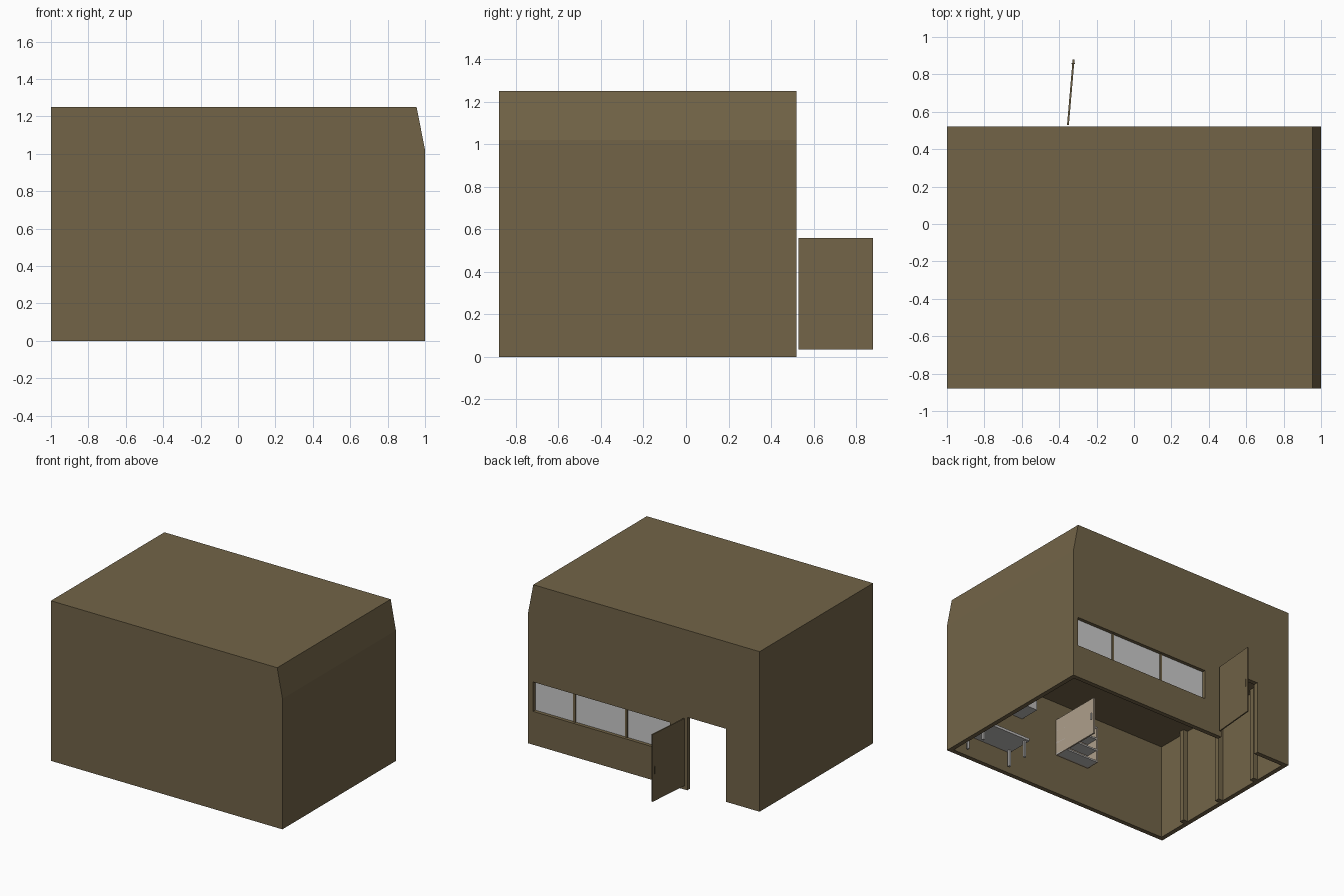
import bpy, bmesh, math
from mathutils import Vector

if "Cube" in bpy.data.objects:
    bpy.data.objects.remove(bpy.data.objects["Cube"])


def material(name, rgb):
    m = bpy.data.materials.new(name)
    m.diffuse_color = (*rgb, 1)
    m.use_nodes = True
    m.node_tree.nodes["Principled BSDF"].inputs["Base Color"].default_value = m.diffuse_color
    return m


BROWN = material("brown_wall", (0.168, 0.127, 0.064))
GLASS = material("pale_glass", (0.6, 0.6, 0.6))
GREY = material("light_grey", (0.5, 0.49, 0.48))
BEIGE = material("pale_beige", (0.42, 0.345, 0.26))


def finish(name, bm, mat):
    bmesh.ops.recalc_face_normals(bm, faces=bm.faces)
    me = bpy.data.meshes.new(name)
    bm.to_mesh(me)
    bm.free()
    ob = bpy.data.objects.new(name, me)
    bpy.context.collection.objects.link(ob)
    if mat:
        me.materials.append(mat)
    return ob


def box(name, x, y, z, mat=None):
    """Box from (min, max) pairs on each axis."""
    bm = bmesh.new()
    bmesh.ops.create_cube(bm, size=1)
    for v in bm.verts:
        v.co = Vector((r[0] if c < 0 else r[1]) for c, r in zip(v.co, (x, y, z)))
    return finish(name, bm, mat)


# Building shell: front profile with the slanted top right edge
bm = bmesh.new()
profile = [(-1, 0), (1, 0), (1, 1.02), (0.955, 1.25), (-1, 1.25)]
face = bm.faces.new([bm.verts.new((x, -0.88, z)) for x, z in profile])
ext = bmesh.ops.extrude_face_region(bm, geom=[face])
bmesh.ops.translate(bm, vec=(0, 1.4, 0),
                    verts=[g for g in ext["geom"] if isinstance(g, bmesh.types.BMVert)])
shell = finish("building_shell", bm, BROWN)

# Cut the room (open at the bottom), the doorway and the window strip
cutters = [
    box("room_cutter", (-0.965, 0.965), (-0.845, 0.485), (-0.2, 0.74)),
    box("doorway_cutter", (-0.71, -0.375), (0.4, 0.7), (-0.3, 0.57)),
    box("window_cutter", (-0.225, 0.957), (0.4, 0.7), (0.26, 0.49)),
]
bpy.context.view_layer.objects.active = shell
for c in cutters:
    c.hide_render = True
    mod = shell.modifiers.new(c.name, "BOOLEAN")
    mod.operation = "DIFFERENCE"
    mod.solver = "EXACT"
    mod.object = c
    bpy.ops.object.modifier_apply(modifier=mod.name)
    bpy.data.objects.remove(c)

# Window glass and mullions
box("window_glass", (-0.225, 0.957), (0.486, 0.493), (0.26, 0.49), GLASS)
for i, x in enumerate((0.168, 0.615)):
    box(f"window_mullion_{i}", (x - 0.01, x + 0.01), (0.485, 0.5), (0.26, 0.49), BROWN)

# Open door leaf with handles, swung outwards about its hinge
hinge = Vector((-0.353, 0.53, 0))
swing = -math.atan2(0.03, 0.349)
door = [box("door_leaf", (-0.005, 0.005), (0, 0.35), (0.035, 0.56), BROWN)]
for s in (-1, 1):
    xs = sorted((s * 0.005, s * 0.009))
    door.append(box("door_handle", xs, (0.327, 0.332), (0.245, 0.305), BROWN))
for ob in door:
    ob.location = hinge
    ob.rotation_euler.z = swing

# Posts along the left wall
for i, y in enumerate((-0.575, -0.185, 0.2)):
    box(f"wall_post_{i}", (-0.965, -0.925), (y - 0.02, y + 0.02), (0.0, 0.74), BROWN)

# Table against the front wall
box("table_top", (0.45, 0.89), (-0.842, -0.62), (0.165, 0.185), GREY)
for x in (0.475, 0.86):
    for y in (-0.815, -0.645):
        box("table_leg", (x - 0.008, x + 0.008), (y - 0.008, y + 0.008), (0.035, 0.165), GREY)

# Wall cupboard above the table
box("wall_cupboard", (0.33, 0.87), (-0.845, -0.68), (0.49, 0.68), GREY)

# Open cabinet with shelves and a swung-out door
X, Y, Z = (-0.28, 0.014), (-0.845, -0.735), (0.31, 0.6)
T = 0.012
box("cabinet_back", X, (Y[0], Y[0] + T), Z, BEIGE)
for x in (X[0], X[1] - T):
    box("cabinet_side", (x, x + T), Y, Z, BEIGE)
for i in range(4):
    z = Z[0] + i * (Z[1] - Z[0] - T) / 3
    box(f"cabinet_shelf_{i}", X, Y, (z, z + T), GREY)
box("cabinet_door", (X[1] - T, X[1]), (Y[1], -0.43), Z, BEIGE)
box("cabinet_handle", (X[1], X[1] + 0.008), (-0.455, -0.447), (0.43, 0.48), GREY)
